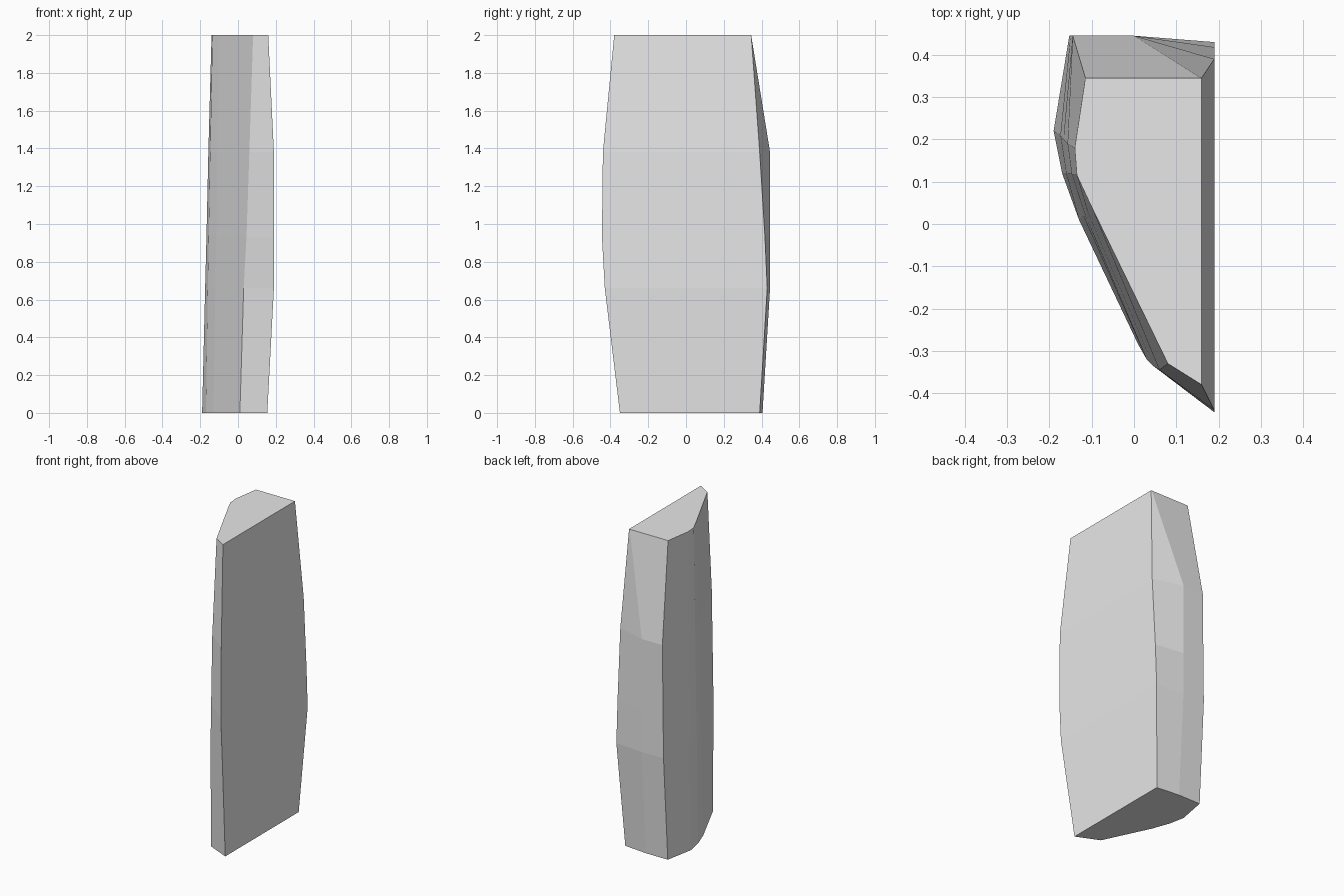
import bpy, bmesh

# Remove the default object only
cube = bpy.data.objects.get("Cube")
if cube:
    bpy.data.objects.remove(cube, do_unlink=True)

# Plain stone grey
grey = bpy.data.materials.new("stone_grey")
grey.use_nodes = True
grey.diffuse_color = (0.8, 0.8, 0.8, 1)
grey.node_tree.nodes["Principled BSDF"].inputs["Base Color"].default_value = (0.8, 0.8, 0.8, 1)

# Horizontal sections of the slab, each running from the front corner around to the back
sections = {
    0.0: [(.155, -.35), (.01, -.285), (-.13, .01), (-.17, .12), (-.19, .22), (-.155, .405), (0, .405), (.155, .39)],
    0.66: [(.19, -.43), (.03, -.32), (-.12, .02), (-.16, .12), (-.174, .21), (-.153, .445), (0, .445), (.19, .43)],
    0.93: [(.19, -.445), (.045, -.335), (-.115, .02), (-.155, .12), (-.167, .2), (-.15, .445), (0, .445), (.19, .418)],
    1.38: [(.19, -.44), (.06, -.345), (-.11, .03), (-.147, .118), (-.157, .19), (-.145, .445), (0, .445), (.19, .39)],
    2.0: [(.16, -.38), (.08, -.33), (-.1, .04), (-.135, .115), (-.14, .18), (-.115, .345), (.155, .345), (.16, .345)],
}

# Loft the sections and cap both ends
bm = bmesh.new()
rings = [[bm.verts.new((x, y, z)) for x, y in pts] for z, pts in sections.items()]
for low, high in zip(rings, rings[1:]):
    for i in range(len(low)):
        j = (i + 1) % len(low)
        bm.faces.new((low[i], low[j], high[j], high[i]))
bm.faces.new(rings[0])
bm.faces.new(rings[-1])
bmesh.ops.recalc_face_normals(bm, faces=bm.faces[:])

mesh = bpy.data.meshes.new("stone_slab")
bm.to_mesh(mesh)
bm.free()
mesh.materials.append(grey)
slab = bpy.data.objects.new("stone_slab", mesh)
bpy.context.collection.objects.link(slab)
